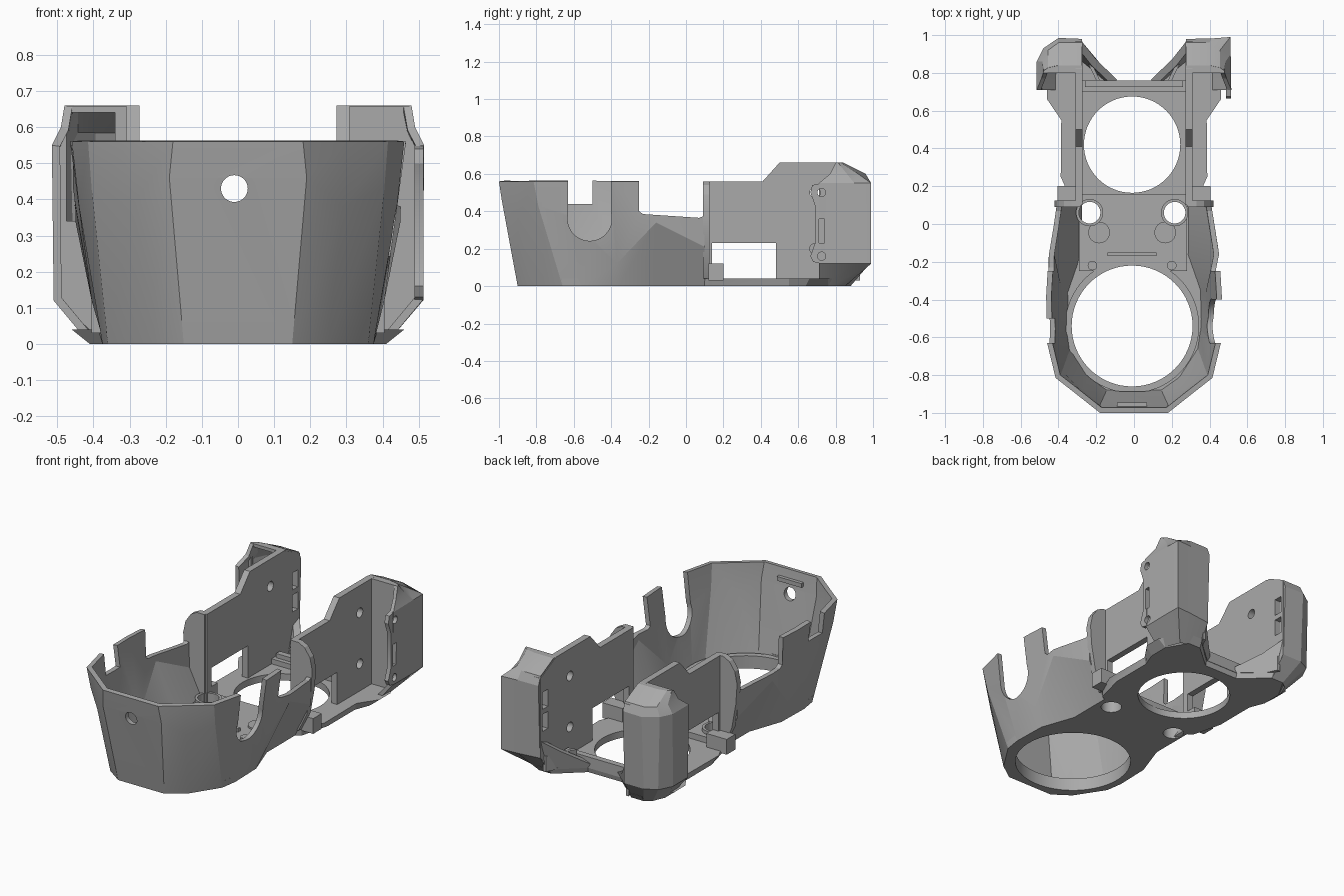
import bpy, bmesh, math
from mathutils import Vector

old = bpy.data.objects.get("Cube")
if old:
    bpy.data.objects.remove(old, do_unlink=True)

grey = bpy.data.materials.new("plain_grey")
grey.use_nodes = True
colour = (0.40, 0.40, 0.40, 1)
grey.diffuse_color = colour
grey.node_tree.nodes["Principled BSDF"].inputs["Base Color"].default_value = colour
CX = -0.01  # centre line of the round openings


def make(name, verts, faces, recalc=True):
    bm = bmesh.new()
    vs = [bm.verts.new(v) for v in verts]
    for f in faces:
        bm.faces.new([vs[i] for i in f])
    if recalc:
        bmesh.ops.recalc_face_normals(bm, faces=bm.faces)
    mesh = bpy.data.meshes.new(name)
    bm.to_mesh(mesh)
    bm.free()
    obj = bpy.data.objects.new(name, mesh)
    bpy.context.collection.objects.link(obj)
    mesh.materials.append(grey)
    return obj


def solid(name, low, high):
    """Closed solid between two matching loops."""
    n = len(low)
    sides = [(i, (i + 1) % n, n + (i + 1) % n, n + i) for i in range(n)]
    return make(name, list(low) + list(high),
                sides + [tuple(range(n))[::-1], tuple(range(n, 2 * n))])


def prism(name, pts, axis, a, b):
    """Extrude a flat outline along an axis; x takes (y,z), y takes (x,z), z takes (x,y)."""
    def at(d):
        return [Vector(p[:axis] + (d,) + p[axis:]) for p in pts]
    return solid(name, at(a), at(b))


def box(name, x, y, z):
    return prism(name, [(x[0], y[0]), (x[1], y[0]), (x[1], y[1]), (x[0], y[1])], 2, *z)


def disc(name, u, v, r, axis, a, b, n=64):
    ring = [(u + r * math.cos(k * math.tau / n), v + r * math.sin(k * math.tau / n)) for k in range(n)]
    return prism(name, ring, axis, a, b)


def bake(obj):
    dg = bpy.context.evaluated_depsgraph_get()
    mesh = bpy.data.meshes.new_from_object(obj.evaluated_get(dg))
    obj.modifiers.clear()
    obj.data = mesh


def cut(obj, *cutters):
    for c in cutters:
        mod = obj.modifiers.new("cut", 'BOOLEAN')
        mod.operation, mod.solver, mod.object = 'DIFFERENCE', 'EXACT', c
    bake(obj)
    for c in cutters:
        bpy.data.objects.remove(c, do_unlink=True)


def skin(name, loops, thick):
    """Surface through stacked loops, thickened inwards."""
    n = len(loops[0])
    faces = [(k * n + i, k * n + i + 1, (k + 1) * n + i + 1, (k + 1) * n + i)
             for k in range(len(loops) - 1) for i in range(n - 1)]
    obj = make(name, [p for l in loops for p in l], faces, False)
    mod = obj.modifiers.new("wall", 'SOLIDIFY')
    mod.thickness, mod.offset, mod.use_even_offset = thick, -1, True
    bake(obj)
    return obj


def both(half, *z):
    """Mirror a half outline running front to back into a full one."""
    return [(-p[0],) + p[1:] + z for p in reversed(half)] + [p + z for p in half]


# faceted front shell
foot = [(.15, -.9), (.25, -.83), (.36, -.66), (.375, -.56), (.37, -.36), (.30, -.16), (.30, .1)]
waist = [(.19, -.985, .46), (.29, -.895, .38), (.405, -.79, .43), (.44, -.63, .38),
         (.405, -.37, .12), (.45, -.16, .34), (.405, .1, .21)]
rim = [(.18, -1), (.3, -.905), (.415, -.815), (.46, -.63), (.465, -.38), (.452, -.16), (.415, .1)]
shell = skin("front_shell", [both(foot, 0), both(waist), both(rim, .56)], .028)
cut(shell,
    prism("c", [(-.25, .7), (-.25, .4), (-.23, .385), (.07, .365), (.11, .38), (.11, .7)], 0, -1, 1),
    box("c", (.2, .6), (-.63, -.4), (.36, .7)),
    disc("c", -.515, .36, .118, 0, .2, .6),
    box("c", (-.6, -.3), (-.63, -.5), (.44, .7)),
    disc("c", CX, .43, .037, 1, -1.1, -.85))
box("rim_catch", (-.09, .07), (-.968, -.945), (.49, .515))
box("floor_catch", (-.08, .06), (-.91, -.885), (.06, .085))

# base slab with its openings
tail_low = [(.33, .12), (.375, .3), (.375, .55), (.41, .64), (.41, .76), (.34, .88), (.26, .88), (.11, .75)]
tail_top = [(.33, .12), (.388, .25), (.385, .55), (.46, .66), (.46, .76), (.35, .91), (.27, .91), (.11, .76)]
front_top = [(x + .006, y - .004) for x, y in foot]
base = solid("base_slab", both(foot + tail_low, 0), both(front_top + tail_top, .04))
holes = [(CX, -.54, .32), (CX, .42, .255), (-.235, .06, .057), (.215, .06, .057)]
cut(base, *[disc("c", x, y, r, 2, -.1, .2) for x, y, r in holes])

# raised deck between the two round openings
deck = box("deck", (-.29, .28), (-.25, .16), (.035, .075))
cut(deck, *[disc("c", x, y, r + .005, 2, -.1, .2) for x, y, r in holes])
box("deck_step", (-.14, .12), (-.17, -.15), (.07, .095))
for x in (-.185, .165):
    disc("deck_boss", x, -.045, .057, 2, .07, .085)
    disc("deck_peg", x + (.035 if x > 0 else -.035), -.22, .025, 2, .03, .09, 32)
for x in (-.235, .215):
    collar = disc("deck_collar", x, .06, .072, 2, .04, .095)
    cut(collar, disc("c", x, .06, .057, 2, 0, .2))

# ring around the front opening
ring = disc("front_ring", CX, -.54, .355, 2, .03, .075)
cut(ring, disc("c", CX, -.54, .32, 2, 0, .2))

# cross bar at the rear
box("cross_bar", (-.28, .28), (.7, .76), (.03, .07))
box("cross_bar_lip", (-.26, .26), (.725, .76), (.06, .095))

# rear side walls, towers and brackets
wall = [(.1, .03), (.1, .56), (.41, .56), (.5, .66), (.82, .66), (.965, .59), (.965, .12), (.88, .03)]
window = [(.2, .04), (.2, .12), (.14, .12), (.14, .23), (.48, .23), (.48, .04)]
flange = [(.28, .04), (.33, .04), (.385, .15), (.412, .3), (.42, .42), (.405, .49), (.37, .54), (.33, .56), (.28, .56)]
tower_levels = [
    (0, [(.41, .71), (.41, .78), (.38, .85), (.34, .88), (.26, .88)]),
    (.12, [(.51, .71), (.51, .85), (.47, .93), (.4, .965), (.275, .965)]),
    (.55, [(.515, .71), (.515, .86), (.48, .93), (.4, .985), (.275, .98)]),
    (.6, [(.49, .77), (.485, .86), (.455, .92), (.4, .96), (.275, .96)]),
    (.66, [(.48, .8), (.477, .812), (.455, .828), (.4, .84), (.275, .84)]),
]
for s, side in ((1, "left"), (-1, "right")):
    plate = prism(side + "_rear_wall", wall, 0, s * .272, s * .31)
    cut(plate, prism("c", window, 0, s * .2, s * .4),
        *[disc("c", .69, z, .028, 0, s * .2, s * .4, 32) for z in ((.2, .5) if s > 0 else (.5,))],
        *[box("c", sorted((s * .2, s * .4)), (.895, .945), z) for z in ((.27, .37), (.4, .5))])

    # rounded flange joining the narrow wall to the wide shell, with a low tab behind it
    prism(side + "_flange", [(s * x, z) for x, z in flange], 1, .09, .125)
    box(side + "_low_tab", sorted((s * .3, s * .405)), (.12, .2), (.03, .12))

    # hollow rear tower, squared at the corner on one side only
    loops = []
    for z, pts in tower_levels:
        if s > 0 and .1 < z < .58:
            pts = pts[:1] + [(.512, .9), (.51, .99), (.41, .982)] + pts[4:]
        loop = [(s * x, y, z) for x, y in pts]
        loops.append(loop if s > 0 else loop[::-1])
    tower = skin(side + "_tower", loops, .022)
    if s > 0:
        cut(tower, *[disc("c", .725, z, .022, 0, .44, .6, 32) for z in (.16, .5)],
            box("c", (.44, .6), (.71, .74), (.23, .36)))
    top = tower_levels[-1][1]
    prism(side + "_tower_cap", [(s * x, y) for x, y in top + [(.275, .8)]], 2, .64, .659)

    # panel closing the front of the tower, open as a pocket on one side
    panel = prism(side + "_tower_front", [(s * x, z) for x, z in
                  ((.3, .04), (.42, .04), (.5, .13), (.5, .55), (.478, .6), (.478, .655), (.3, .655))],
                  1, .8, .82)
    if s < 0:
        cut(panel, box("c", (-.475, -.34), (.7, .9), (.34, .64)))

    # slanted bracket from the cross bar up to the tower foot
    line = [(.1, .755, .03), (.265, .9, .03), (.275, .965, .22), (.2, .87, .14), (.09, .765, .06)]
    solid(side + "_bracket", [(s * x, y, z) for x, y, z in line],
          [(s * (x + .025), y - .03, z) for x, y, z in line])
    prism(side + "_bracket_rib", [(s * x, y) for x, y in ((.18, .76), (.2, .76), (.28, .93), (.26, .93))],
          2, .03, .12)

# screw ear with rounded lobes and through holes along one tower
lobes = [(.72, .12), (.68, .13), (.665, .16), (.69, .23), (.69, .43), (.665, .5), (.675, .54), (.72, .55)]
ear = prism("screw_ear", lobes, 0, .488, .513)
cut(ear, *[disc("c", .725, z, .022, 0, .44, .6, 32) for z in (.16, .5)],
    box("c", (.44, .6), (.71, .74), (.23, .36)))

# crisp facets, smooth round openings
bpy.ops.object.select_all(action='DESELECT')
for obj in bpy.context.collection.objects:
    if obj.type == 'MESH':
        obj.select_set(True)
        bpy.context.view_layer.objects.active = obj
bpy.ops.object.shade_smooth_by_angle(angle=math.radians(20))
